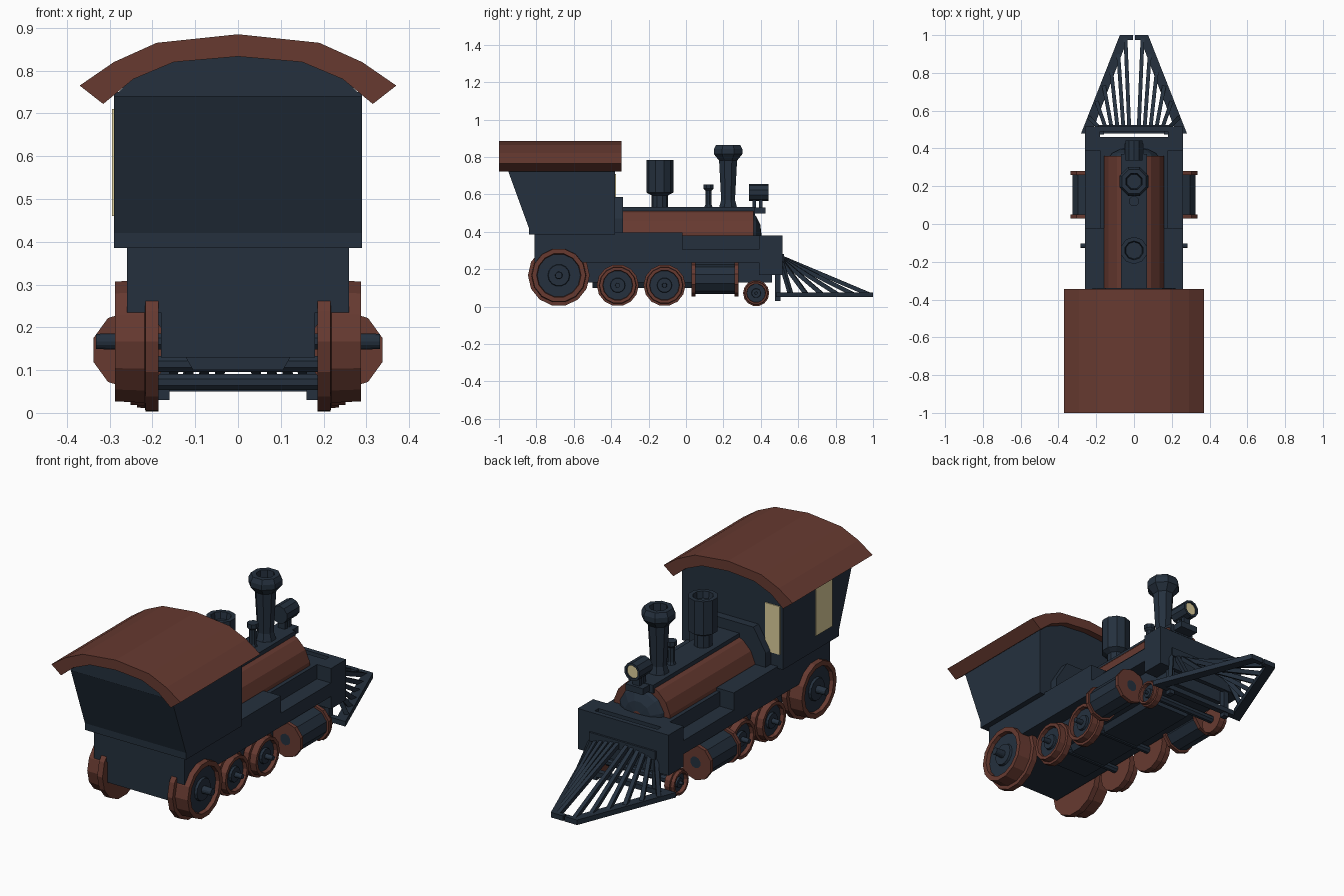
import bpy, bmesh, math
from mathutils import Vector, Matrix

cube = bpy.data.objects.get("Cube")
if cube:
    bpy.data.objects.remove(cube, do_unlink=True)


def material(name, rgb):
    m = bpy.data.materials.new(name)
    m.use_nodes = True
    col = (*rgb, 1)
    m.diffuse_color = col
    bsdf = next(n for n in m.node_tree.nodes if n.type == 'BSDF_PRINCIPLED')
    bsdf.inputs["Base Color"].default_value = col
    return m


DARK = material("dark_blue_steel", (0.018, 0.030, 0.048))
BROWN = material("red_brown_paint", (0.135, 0.042, 0.030))
CREAM = material("cream_glass", (0.72, 0.62, 0.33))


def finish(name, bm, *mats):
    bmesh.ops.remove_doubles(bm, verts=bm.verts, dist=1e-5)
    bmesh.ops.recalc_face_normals(bm, faces=bm.faces)
    me = bpy.data.meshes.new(name)
    bm.to_mesh(me)
    bm.free()
    for m in mats:
        me.materials.append(m)
    ob = bpy.data.objects.new(name, me)
    bpy.context.collection.objects.link(ob)
    return ob


def box(name, x, y, z, mat=DARK):
    bm = bmesh.new()
    bmesh.ops.create_cube(bm, size=1)
    for v in bm.verts:
        v.co = [(r[0] + r[1]) / 2 + c * (r[1] - r[0]) for c, r in zip(v.co, (x, y, z))]
    return finish(name, bm, mat)


def prism(name, pts, axis, lo, hi, mat=DARK):
    """Extrude a 2D outline along x (y,z), y (x,z) or z (x,y)."""
    bm = bmesh.new()
    place = {'x': lambda p, t: (t, *p), 'y': lambda p, t: (p[0], t, p[1]),
             'z': lambda p, t: (*p, t)}[axis]
    face = bm.faces.new([bm.verts.new(place(p, lo)) for p in pts])
    ext = bmesh.ops.extrude_face_region(bm, geom=[face])['geom']
    move = Vector(place((0, 0), hi - lo))
    bmesh.ops.translate(bm, vec=move, verts=[v for v in ext if isinstance(v, bmesh.types.BMVert)])
    return finish(name, bm, mat)


def lathe(name, profile, loc, axis='z', sides=12, mats=(DARK,), rule=None):
    """Turn (radius, height) points about an axis; rule gives a material per band."""
    bm = bmesh.new()
    step = 2 * math.pi / sides
    rings = [[bm.verts.new((r * math.cos((i + .5) * step), r * math.sin((i + .5) * step), h))
              for i in range(sides)] for r, h in profile]
    for k in range(len(rings) - 1):
        a, b = rings[k], rings[k + 1]
        for i in range(sides):
            j = (i + 1) % sides
            f = bm.faces.new((a[i], a[j], b[j], b[i]))
            f.material_index = rule(k) if rule else 0
    bmesh.ops.remove_doubles(bm, verts=bm.verts, dist=1e-5)
    if axis != 'z':
        d = {'x': (1, 0, 0), '-x': (-1, 0, 0), 'y': (0, 1, 0)}[axis]
        bm.transform(Vector((0, 0, 1)).rotation_difference(Vector(d)).to_matrix().to_4x4())
    bm.transform(Matrix.Translation(loc))
    return finish(name, bm, *mats)


def bar(name, a, b, w, h):
    """Rectangular bar between two points."""
    a, b = Vector(a), Vector(b)
    bm = bmesh.new()
    bmesh.ops.create_cube(bm, size=1)
    bm.transform(Matrix.Diagonal((w, (b - a).length, h, 1)))
    d = (b - a).normalized()
    side = d.cross(Vector((0, 0, 1))).normalized()
    rot = Matrix((side, d, side.cross(d))).transposed().to_4x4()
    bm.transform(Matrix.Translation((a + b) / 2) @ rot)
    return finish(name, bm, DARK)


def mirrored(half):
    return half + [(-x, z) for x, z in reversed(half) if x > 0]


# Cab with sloping rear wall, arched gable and curved roof
prism("cab", [(-.96, .75), (-.84, .42), (-.84, .385), (-.38, .385), (-.38, .75)], 'x', -.29, .29)
under = [(.315, .722), (.245, .78), (.15, .82), (0, .833)]
over = [(.37, .765), (.29, .82), (.19, .865), (0, .885)]
gable = [(.29, .74), (.245, .782), (.15, .822), (0, .835)]
prism("cab_gable", mirrored(gable), 'y', -.96, -.38)
prism("cab_roof", mirrored(over) + list(reversed(mirrored(under))), 'y', -1, -.345, BROWN)
box("cab_front_window", (-.275, -.19), (-.381, -.375), (.46, .71), CREAM)
box("cab_side_window", (-.294, -.288), (-.78, -.645), (.46, .71), CREAM)
prism("firebox_panel", mirrored([(.22, .385), (.22, .47), (.15, .585)]), 'y', -.385, -.338)

# Chassis and running boards
box("chassis", (-.18, .18), (-.81, .46), (.13, .38))
prism("chassis_keel", mirrored([(.105, .10), (.125, .135)]), 'y', -.5, .28)
box("running_board", (-.26, .26), (-.81, -.02), (.235, .395))
box("front_shelf", (-.26, .26), (-.02, .4), (.235, .305))
box("buffer_plate", (-.26, .26), (.49, .515), (.17, .38))
for s, side in ((1, "left"), (-1, "right")):
    xs = sorted((s * .18, s * .26))
    box(f"{side}_front_block", xs, (.39, .5), (.17, .38))
    box(f"{side}_front_post", sorted((s * .16, s * .19)), (.475, .505), (.03, .18))

# Boiler, top deck and rounded nose
lathe("boiler", [(0, 0), (.163, 0), (.163, .7), (0, .7)], (0, -.34, .367), 'y', 16, (BROWN,))
box("boiler_deck", (-.07, .07), (-.34, .37), (.49, .532))
lathe("boiler_nose", [(0, 0), (.135, 0), (.12, .02), (.075, .042), (.025, .048), (0, .048)],
      (0, .355, .367), 'y', 12, (DARK, BROWN), lambda k: int(k == 4))

# Chimney, steam dome and whistle
lathe("chimney", [(0, 0), (.052, 0), (.04, .04), (.052, .25), (.082, .285), (.082, .312),
                  (.07, .335), (.045, .335), (.04, .24), (0, .24)], (0, .225, .53), sides=8)
lathe("steam_dome", [(0, 0), (.045, 0), (.045, .065), (.072, .08), (.072, .255), (.05, .255),
                     (.045, .22), (0, .22)], (0, -.14, .53), sides=10)
lathe("whistle", [(0, 0), (.024, 0), (.018, .015), (.018, .09), (.028, .1), (.028, .122),
                  (0, .122)], (0, .12, .53), sides=8)

# Headlight on its stand
box("headlight_bracket", (-.05, .05), (.34, .425), (.497, .53))
for y in (.365, .4):
    box("headlight_post", (-.02, .02), (y - .01, y + .01), (.53, .58))
lathe("headlight", [(0, 0), (.046, 0), (.046, .105), (.034, .105), (.034, .097), (0, .097)],
      (0, .337, .61), 'y', 10, (DARK, CREAM), lambda k: int(k == 4))


# Flanged wheels: brown rim, recessed dark face, hub and axle stub
def wheel(name, s, y, r, w, stub):
    prof = [(0, 0), (r, 0), (r, .03), (.89 * r, .032), (.87 * r, w), (.72 * r, w),
            (.70 * r, w - .02), (.36 * r, w - .02), (.34 * r, w - .008), (.12 * r, w - .008),
            (.11 * r, stub), (0, stub)]
    lathe(name, prof, (s * .186, y, r + .002), 'x' if s > 0 else '-x', 14,
          (DARK, BROWN), lambda k: int(k < 6))


for s, side in ((1, "left"), (-1, "right")):
    wheel(f"{side}_drive_wheel", s, -.68, .165, .102, .146)
    wheel(f"{side}_middle_wheel", s, -.365, .112, .065, .097)
    wheel(f"{side}_forward_wheel", s, -.115, .112, .065, .097)
    wheel(f"{side}_pony_wheel", s, .375, .07, .05, .06)
    # Steam cylinder with brown end caps
    lathe(f"{side}_steam_cylinder",
          [(0, 0), (.03, 0), (.092, 0), (.092, .02), (.08, .02), (.08, .23), (.092, .23),
           (.092, .25), (.03, .25), (0, .25)], (s * .25, .03, .147), 'y', 10,
          (DARK, BROWN), lambda k: int(k in (1, 2, 3, 5, 6, 7)))
for y, z in ((-.68, .167), (-.365, .114), (-.115, .114), (.375, .072)):
    lathe("axle", [(0, 0), (.02, 0), (.02, .38), (0, .38)], (-.19, y, z), 'x', 8)

# Cowcatcher: flat wedge frame with fanned bars
for s, side in ((1, "left"), (-1, "right")):
    rail = [(.28, .48), (.25, .48), (.21, .52), (.035, .975), (.004, .975), (.004, 1), (.075, 1)]
    prism(f"{side}_cowcatcher_rail", [(s * x, y) for x, y in rail], 'z', .05, .076)
    for i in range(6):
        t = i / 5
        bar(f"{side}_cowcatcher_bar", (s * (.18 - .155 * t), .505, .265 - .015 * (1 - t)),
            (s * (.235 - .19 * t), .56 + .42 * t, .065), .02, .022)
box("cowcatcher_sill", (-.26, .26), (.48, .51), (.05, .076))
box("cowcatcher_top_rail", (-.19, .19), (.5, .525), (.235, .28))
